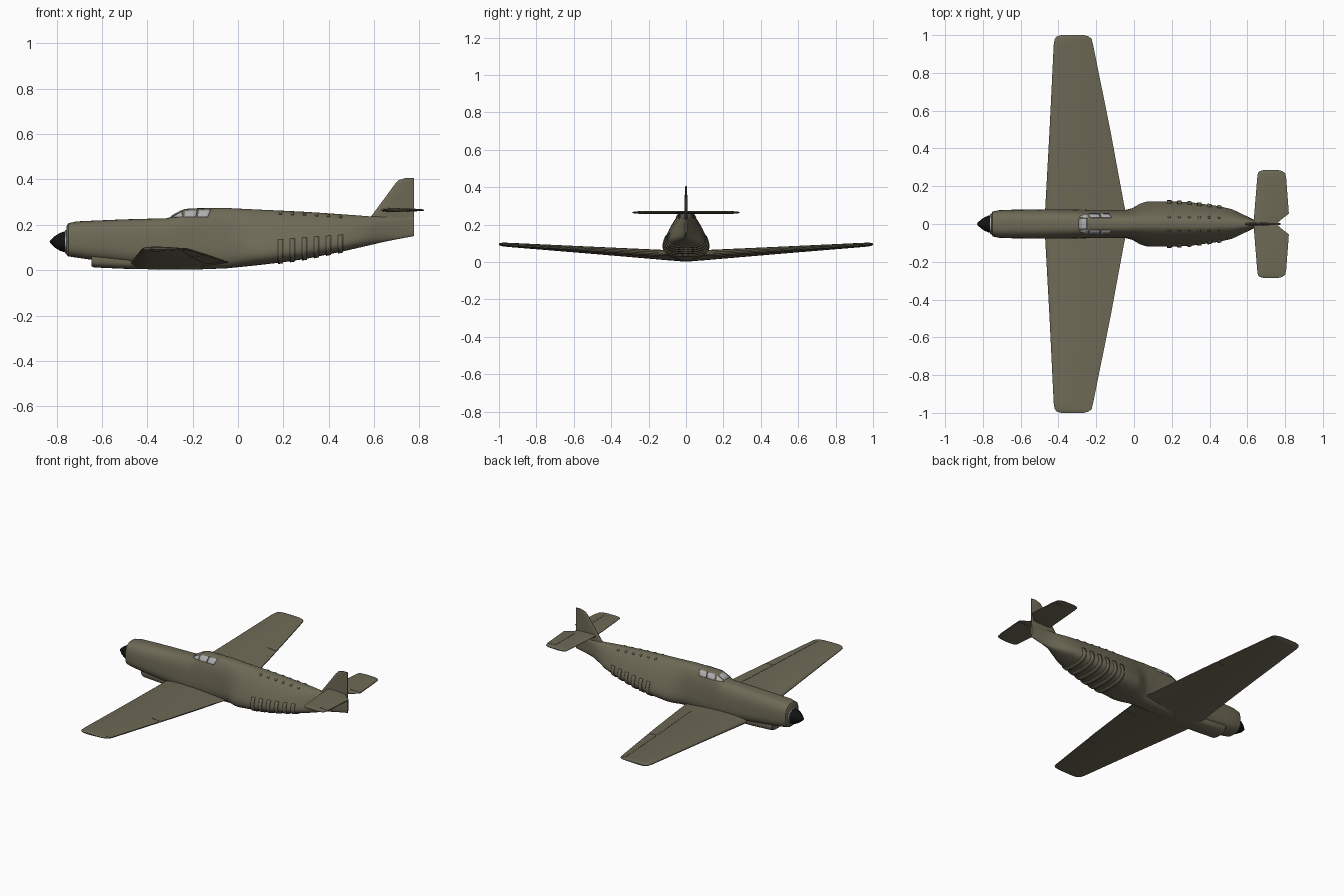
import bpy, bmesh, math

if "Cube" in bpy.data.objects:
    bpy.data.objects.remove(bpy.data.objects["Cube"])

def mat(name, r, g, b):
    m = bpy.data.materials.new(name)
    m.diffuse_color = (r, g, b, 1)
    m.use_nodes = True
    m.node_tree.nodes["Principled BSDF"].inputs["Base Color"].default_value = m.diffuse_color
    return m

OLIVE = mat("olive_paint", 0.155, 0.143, 0.093)
BLACK = mat("black_spinner", 0.006, 0.006, 0.006)
GLASS = mat("pale_glass", 0.42, 0.42, 0.43)

def finish(name, bm, m, angle=35):
    bmesh.ops.recalc_face_normals(bm, faces=bm.faces)
    me = bpy.data.meshes.new(name)
    bm.to_mesh(me)
    bm.free()
    me.materials.append(m)
    ob = bpy.data.objects.new(name, me)
    bpy.context.collection.objects.link(ob)
    bpy.ops.object.select_all(action='DESELECT')
    bpy.context.view_layer.objects.active = ob
    ob.select_set(True)
    bpy.ops.object.shade_smooth_by_angle(angle=math.radians(angle))
    return ob

def skin(name, rings, m, angle=35):
    """Closed rings joined in order and capped at both ends."""
    bm = bmesh.new()
    vs = [[bm.verts.new(p) for p in r] for r in rings]
    n = len(vs[0])
    for a, b in zip(vs, vs[1:]):
        for i in range(n):
            j = (i + 1) % n
            bm.faces.new((a[i], a[j], b[j], b[i]))
    bm.faces.new(vs[0])
    bm.faces.new(vs[-1][::-1])
    return finish(name, bm, m, angle)

# Body sections: x, bottom, top, lower half width, upper half width
BODY = [(-.755, .068, .195, .056, .054), (-.748, .061, .207, .068, .064),
        (-.71, .055, .215, .077, .070), (-.645, .046, .218, .079, .071),
        (-.5, .028, .224, .083, .071), (-.31, .006, .229, .084, .068),
        (-.235, .002, .270, .084, .060), (-.18, .003, .273, .084, .060),
        (-.05, .008, .274, .083, .058), (-.01, .012, .272, .098, .056),
        (.03, .016, .270, .132, .054), (.07, .020, .268, .150, .052),
        (.2, .035, .262, .152, .052), (.3, .050, .257, .145, .050),
        (.45, .080, .247, .118, .044), (.52, .096, .242, .096, .040),
        (.585, .111, .237, .056, .030), (.64, .124, .236, .022, .018),
        (.70, .136, .236, .010, .009), (.775, .150, .236, .005, .005)]

def spow(v, e):
    return math.copysign(abs(v) ** e, v)

def sec_point(s, t, e=.7, off=0):
    x, zb, zt, wl, wt = s
    z = (zb + zt) / 2 + ((zt - zb) / 2 + off) * spow(math.cos(t), e)
    f = min(1, max(0, (z - zb) / (zt - zb)))
    return (x, (wl + (wt - wl) * f + off) * spow(math.sin(t), e), z)

def section_at(x):
    for a, b in zip(BODY, BODY[1:]):
        if a[0] <= x <= b[0]:
            k = (x - a[0]) / (b[0] - a[0])
            return tuple(p + (q - p) * k for p, q in zip(a, b))

def angle_at(x, z):
    s = section_at(x)
    c = (z - (s[1] + s[2]) / 2) / ((s[2] - s[1]) / 2)
    return math.acos(max(-1, min(1, spow(c, 1 / .7))))

def tube(name, stations, m, e=.7, n=48):
    skin(name, [[sec_point(s, 2 * math.pi * i / n, e) for i in range(n)]
                for s in stations], m)

tube("fuselage", BODY, OLIVE)
tube("chin_scoop", [(-.645, .017, .08, .05, .06), (-.635, .012, .08, .056, .06),
                    (-.5, .006, .08, .062, .06), (-.3, .003, .08, .062, .06)], OLIVE)
tube("spinner_ring", [(-.762, .073, .177, .052, .052), (-.74, .073, .177, .052, .052)], GLASS, 1)
tube("spinner", [(x, .125 - r, .125 + r, r, r) for x, r in
                 ((-.74, .046), (-.765, .046), (-.785, .039), (-.805, .027),
                  (-.82, .014), (-.828, .006), (-.83, .001))], BLACK, 1)

# Surface plates that follow the body
def plate(name, grid, m, thick):
    bm = bmesh.new()
    vs = [[bm.verts.new(p) for p in row] for row in grid]
    for a, b in zip(vs, vs[1:]):
        for i in range(len(a) - 1):
            bm.faces.new((a[i], a[i + 1], b[i + 1], b[i]))
    ob = finish(name, bm, m)
    mod = ob.modifiers.new("thickness", 'SOLIDIFY')
    mod.thickness = thick
    mod.offset = 0

def window(name, quad, side):
    """quad: four (x, z) corners: rear low, front low, front high, rear high."""
    (ax, az), (bx, bz), (cx, cz), (dx, dz) = quad
    grid = []
    for i in range(5):
        u, row = i / 4, []
        for j in range(5):
            v = j / 4
            x = (1 - v) * (ax + (bx - ax) * u) + v * (dx + (cx - dx) * u)
            z = (1 - v) * (az + (bz - az) * u) + v * (dz + (cz - dz) * u)
            row.append(sec_point(section_at(x), side * angle_at(x, z), off=.001))
        grid.append(row)
    plate(name, grid, GLASS, .003)

for side, tag in ((1, "left"), (-1, "right")):
    window("windscreen_side_" + tag, ((-.246, .234), (-.292, .232), (-.25, .256), (-.246, .258)), side)
    window("front_window_" + tag, ((-.186, .234), (-.24, .234), (-.232, .262), (-.18, .264)), side)
    window("rear_window_" + tag, ((-.133, .234), (-.18, .234), (-.174, .264), (-.12, .265)), side)

def band(name, x0, x1, t0, t1, off, thick, m, n):
    plate(name, [[sec_point(section_at(x), t0 + (t1 - t0) * i / n, off=off)
                  for x in (x0, (x0 + x1) / 2, x1)] for i in range(n + 1)], m, thick)

band("windscreen_front", -.292, -.25, -.28, .28, .001, .003, GLASS, 8)

# Raised ribs under the rear body, with small ticks on its shoulders
for k in range(6):
    x = .187 + .053 * k
    t = angle_at(x, .135 + .004 * k)
    band(f"belly_rib_{k}", x - .011, x + .011, t, 2 * math.pi - t, .002, .006, OLIVE, 30)
    for side in (1, -1):
        ts = angle_at(x, section_at(x)[2] - .012)
        band(f"shoulder_rib_{k}_{side}", x - .006, x + .006, side * (ts - .1),
             side * (ts + .1), .001, .004, OLIVE, 4)

# Flying surfaces: stations are span, leading x, trailing x, centre, thickness
def foil_ring(st, axis, side=1, x_cut=None, off=0, n=14):
    p, le, te, c, th = st
    u0 = 0 if x_cut is None else (x_cut - le) / (te - le)
    half = []
    for i in range(n + 1):
        u = u0 + (1 - u0) * (1 - math.cos(math.pi * i / n)) / 2
        h = th * (1.485 * math.sqrt(u) - .63 * u - 1.758 * u ** 2 + 1.421 * u ** 3 - .508 * u ** 4)
        half.append((le + (te - le) * u, h + off + .0012))
    loop = [(x, c + h) for x, h in half] + [(x, c - h) for x, h in reversed(half)]
    return [(x, side * p, q) if axis == 'y' else (x, q, p) for x, q in loop]

WING = [(0, -.475, -.03, .032, .058), (.1, -.469, -.052, .037, .052),
        (.5, -.447, -.126, .063, .036), (.95, -.425, -.217, .092, .020),
        (.98, -.420, -.224, .094, .017), (.993, -.408, -.240, .095, .012),
        (1.0, -.385, -.265, .096, .004)]
TAIL = [(0, .632, .758, .265, .014), (.02, .634, .775, .265, .014),
        (.055, .637, .820, .265, .014), (.24, .652, .806, .265, .012),
        (.27, .656, .800, .265, .010), (.28, .664, .785, .265, .007),
        (.285, .685, .765, .265, .003)]
FIN = [(.16, .56, .775, 0, .012), (.235, .585, .775, 0, .014), (.31, .641, .775, 0, .013),
       (.38, .692, .775, 0, .010), (.398, .710, .775, 0, .008), (.407, .742, .775, 0, .004)]

def at(sts, p):
    for a, b in zip(sts, sts[1:]):
        if a[0] <= p <= b[0]:
            k = (p - a[0]) / (b[0] - a[0])
            return tuple(i + (j - i) * k for i, j in zip(a, b))

def control(name, sts, p0, x0, p1, x1, side):
    """Slightly raised movable surface behind a hinge line."""
    rings = []
    for i in range(7):
        k = i / 6
        rings.append(foil_ring(at(sts, p0 + (p1 - p0) * k), 'y', side,
                               x0 + (x1 - x0) * k, .0015, 8))
    skin(name, rings, OLIVE)

for side, tag in ((1, "left"), (-1, "right")):
    skin("wing_" + tag, [foil_ring(s, 'y', side) for s in WING], OLIVE)
    skin("tailplane_" + tag, [foil_ring(s, 'y', side) for s in TAIL], OLIVE)
    control("flap_" + tag, WING, .15, -.145, .58, -.205, side)
    control("aileron_" + tag, WING, .592, -.207, .97, -.25, side)
    control("elevator_" + tag, TAIL, .06, .745, .245, .748, side)

skin("fin", [foil_ring(s, 'z') for s in FIN], OLIVE)
